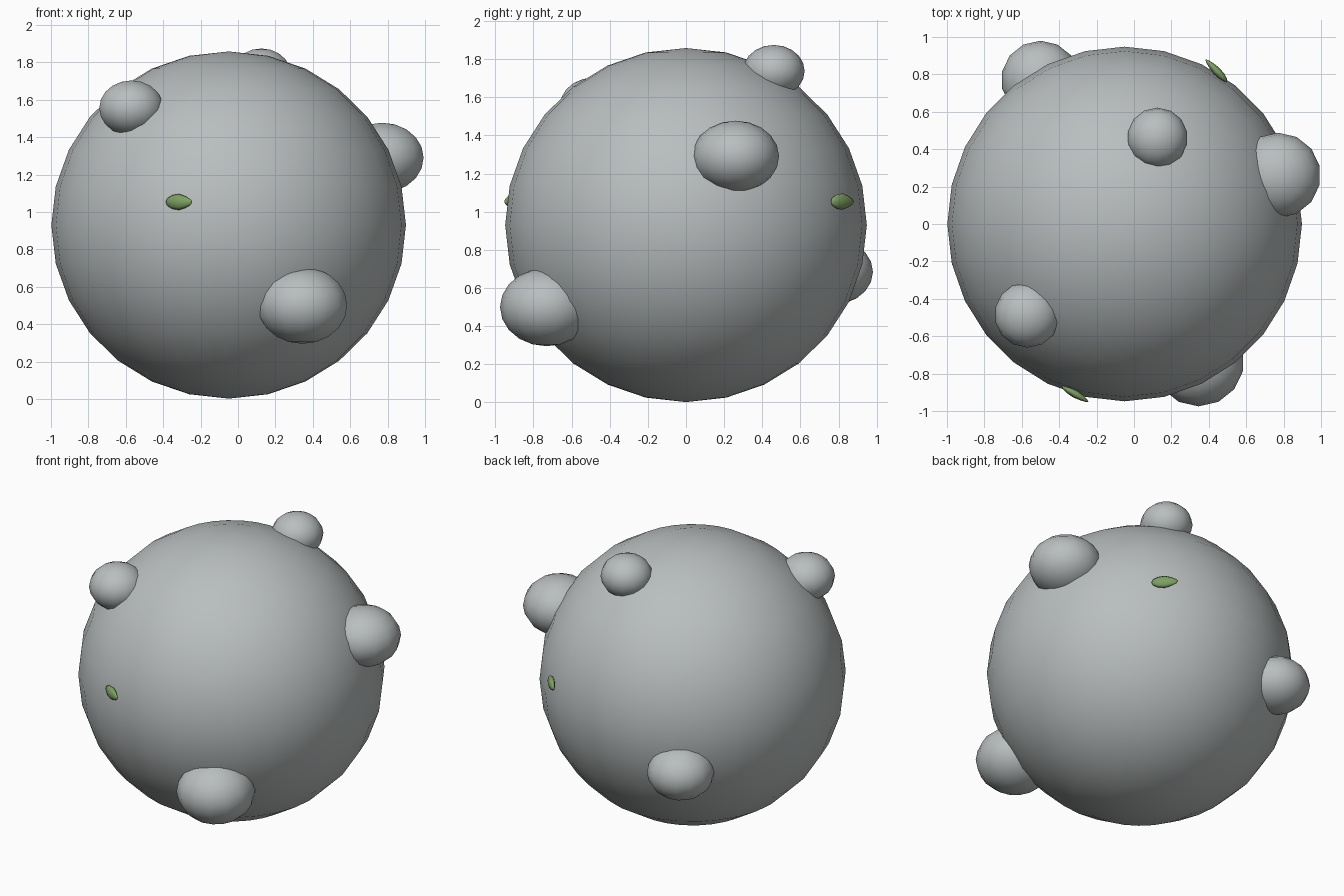
import bpy, bmesh, math
from mathutils import Matrix, Vector

if "Cube" in bpy.data.objects:
    bpy.data.objects.remove(bpy.data.objects["Cube"])


def material(name, rgb):
    m = bpy.data.materials.new(name)
    m.diffuse_color = (*rgb, 1.0)
    m.use_nodes = True
    m.node_tree.nodes["Principled BSDF"].inputs["Base Color"].default_value = m.diffuse_color
    return m


STONE = material("pale grey stone", (0.485, 0.515, 0.515))
LEAF = material("leaf green", (0.205, 0.35, 0.12))


def finish(bm, name, mat):
    me = bpy.data.meshes.new(name)
    bm.to_mesh(me)
    bm.free()
    me.materials.append(mat)
    for p in me.polygons:
        p.use_smooth = True
    ob = bpy.data.objects.new(name, me)
    bpy.context.collection.objects.link(ob)
    return ob


def ellipsoid(name, centre, radii, segs, rings):
    bm = bmesh.new()
    bmesh.ops.create_uvsphere(bm, u_segments=segs, v_segments=rings, radius=1)
    bmesh.ops.transform(bm, verts=bm.verts,
                        matrix=Matrix.Translation(centre) @ Matrix.Diagonal((*radii, 1)))
    return finish(bm, name, STONE)


# Main boulder
ellipsoid("boulder", (-0.05, 0, 0.93), (0.948, 0.948, 0.928), 28, 14)

# Flattened lumps sitting half sunk in the surface: centre, horizontal and vertical radius
lumps = [
    ("front_lump", (0.345, -0.73, 0.50), 0.245, 0.205),
    ("right_lump", (0.77, 0.26, 1.29), 0.228, 0.187),
    ("top_lump", (0.125, 0.46, 1.737), 0.162, 0.137),
    ("upper_left_lump", (-0.57, -0.485, 1.555), 0.176, 0.148),
    ("back_lump", (-0.50, 0.77, 0.685), 0.21, 0.173),
]
for name, c, r, h in lumps:
    ellipsoid(name, c, (r, r, h), 14, 10)


# Small pointed leaves: blunt at one end, tip at the other
def leaf(name, centre, angle):
    bm = bmesh.new()
    bmesh.ops.create_uvsphere(bm, u_segments=8, v_segments=6, radius=1)
    for v in bm.verts:
        t = v.co.z
        k = 1.0 if t < 0.1 else 1.0 - 0.35 * t
        v.co = Vector((t * 0.083, v.co.x * 0.022 * k, v.co.y * 0.043 * k))
    bmesh.ops.transform(bm, verts=bm.verts,
                        matrix=Matrix.Translation(centre) @ Matrix.Rotation(math.radians(angle), 4, 'Z'))
    bmesh.ops.recalc_face_normals(bm, faces=bm.faces)
    finish(bm, name, LEAF)


leaf("front_leaf", (-0.315, -0.908, 1.053), -31)
leaf("back_leaf", (0.44, 0.82, 1.053), 134)
